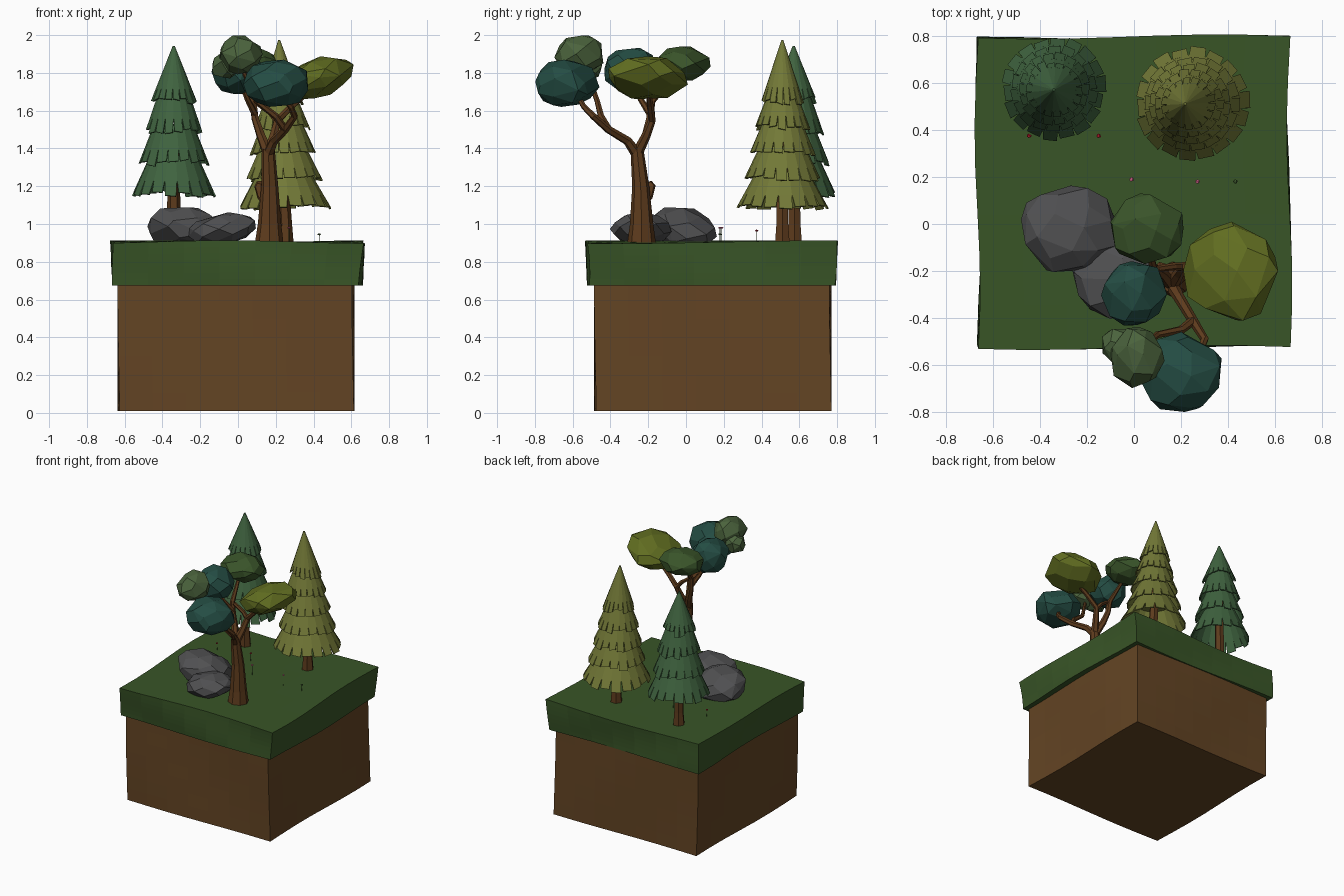
import bpy, bmesh, math, random
from mathutils import Vector, Euler

if "Cube" in bpy.data.objects:
    bpy.data.objects.remove(bpy.data.objects["Cube"])

random.seed(7)


def mat(name, r, g, b):
    m = bpy.data.materials.new(name)
    m.diffuse_color = (r, g, b, 1)
    m.use_nodes = True
    m.node_tree.nodes["Principled BSDF"].inputs["Base Color"].default_value = m.diffuse_color
    return m


GRASS = mat("grass", .04, .09, .02)
DIRT = mat("dirt", .125, .058, .017)
BARK = mat("bark", .11, .044, .012)
FIR_A = mat("fir_green", .05, .125, .05)
FIR_B = mat("fir_olive", .17, .19, .038)
OLIVE = mat("leaf_olive", .12, .155, .015)
TEAL = mat("leaf_teal", .018, .075, .058)
GREEN = mat("leaf_green", .042, .09, .023)
PALE = mat("leaf_pale", .07, .125, .046)
ROCK = mat("rock", .08, .08, .083)
RED = mat("petal_red", .4, .01, .02)
PINK = mat("petal_pink", .65, .12, .25)


def finish(bm, name, material):
    me = bpy.data.meshes.new(name)
    bmesh.ops.recalc_face_normals(bm, faces=bm.faces)
    bm.to_mesh(me)
    bm.free()
    ob = bpy.data.objects.new(name, me)
    bpy.context.collection.objects.link(ob)
    me.materials.append(material)
    return ob


def block(name, lo, hi, material, wave, phase, flare=0):
    """Box with gently uneven sides."""
    lo, hi = Vector(lo), Vector(hi)
    c, h = (lo + hi) / 2, (hi - lo) / 2
    bm = bmesh.new()
    bmesh.ops.create_cube(bm, size=2)
    bmesh.ops.subdivide_edges(bm, edges=bm.edges[:], cuts=6, use_grid_fill=True)
    for v in bm.verts:
        u = v.co.copy()
        p = Vector((c.x + u.x * h.x, c.y + u.y * h.y, c.z + u.z * h.z))
        f = 1 + flare * u.z
        p.x = c.x + (p.x - c.x) * f + wave * math.sin(u.y * 3.1 + u.z * .9 + phase) * abs(u.x)
        p.y = c.y + (p.y - c.y) * f + wave * .8 * math.sin(u.x * 2.7 + u.z * 1.2 + phase * 2) * abs(u.y)
        p.z += wave * .7 * math.sin(u.x * 2.6 + u.y * 1.7 + 3.5) * (.5 + .5 * u.z)
        v.co = p
    return finish(bm, name, material)


def tube(name, pts, material=BARK, res=1):
    """Tapered limb; pts are (x, y, z, radius)."""
    cu = bpy.data.curves.new(name, 'CURVE')
    cu.dimensions = '3D'
    cu.bevel_depth = 1
    cu.bevel_resolution = res
    cu.use_fill_caps = True
    s = cu.splines.new('POLY')
    s.points.add(len(pts) - 1)
    for p, (x, y, z, r) in zip(s.points, pts):
        p.co = (x, y, z, 1)
        p.radius = r
    s.use_smooth = False
    cu.materials.append(material)
    ob = bpy.data.objects.new(name, cu)
    bpy.context.collection.objects.link(ob)


def boulder(name, centre, size, material, n=34, rot=(0, 0, 0)):
    """Faceted convex lump from jittered points on an ellipsoid."""
    pts = []
    for i in range(n):
        z = 1 - 2 * (i + .5) / n
        a = i * 2.39996 + random.uniform(-.25, .25)
        r = math.sqrt(1 - z * z)
        pts.append(Vector((r * math.cos(a), r * math.sin(a), z)) * random.uniform(.93, 1.05))
    lo = [min(p[k] for p in pts) for k in range(3)]
    hi = [max(p[k] for p in pts) for k in range(3)]
    e = Euler([math.radians(a) for a in rot])
    bm = bmesh.new()
    for p in pts:
        q = Vector([((p[k] - lo[k]) / (hi[k] - lo[k]) * 2 - 1) * size[k] for k in range(3)])
        q.rotate(e)
        bm.verts.new(q + Vector(centre))
    bmesh.ops.convex_hull(bm, input=bm.verts[:])
    bmesh.ops.dissolve_limit(bm, angle_limit=math.radians(14), verts=bm.verts[:], edges=bm.edges[:])
    return finish(bm, name, material)


def conifer(name, base, tip, tiers, material):
    """Stacked cones with ragged skirts; tiers are (bottom z, radius), top first."""
    x, y = base
    tube(name + "_trunk", [(x, y, .88, .046), (x, y, 1.0, .036), (tip[0], tip[1], 1.5, .03)])
    low = tiers[-1][0]
    bm = bmesh.new()
    n = 18
    for t, (zb, rb) in enumerate(tiers):
        if t == 0:
            zt, rt = tip[2], .003
        else:
            zt, rt = tiers[t - 1][0] + .04, tiers[t - 1][1] * .68
        off = random.random()

        def ring(f, i, extra=0):
            a = (i + off) * math.tau / n
            r = rt + (rb - rt) * f
            z = zt + (zb - zt) * f + extra
            k = (z - low) / (tip[2] - low)
            cx, cy = x + (tip[0] - x) * k, y + (tip[1] - y) * k
            return bm.verts.new((cx + r * math.cos(a), cy + r * math.sin(a), z))
        cut = .78 if t == 0 else .66
        up = [ring(0, i) for i in range(n)]
        mid = [ring(cut, i) for i in range(n)]
        bm.faces.new(up)
        for i in range(n):
            j = (i + 1) % n
            bm.faces.new((up[i], mid[i], mid[j], up[j]))
            # individual needle flap below the solid part
            g, f = random.uniform(.02, .12), random.uniform(.92, 1.05)
            bm.faces.new((ring(cut - .02, i + .01), ring(f, i + g),
                          ring(f + random.uniform(-.05, .05), i + 1 - g), ring(cut - .02, i + .99)))
    ob = finish(bm, name + "_needles", material)
    m = ob.modifiers.new("thickness", 'SOLIDIFY')
    m.thickness = .008
    m.offset = 0


# ground
block("soil", (-.63, -.48, .01), (.61, .765, .69), DIRT, .008, .4)
block("turf", (-.66, -.52, .675), (.655, .79, .905), GRASS, .012, 2.6, .008)

# conifers
conifer("small_fir", (-.34, .575), (-.34, .57, 1.94),
        [(1.65, .118), (1.485, .15), (1.32, .182), (1.155, .216)], FIR_A)
conifer("large_fir", (.25, .51), (.218, .51, 1.97),
        [(1.65, .108), (1.51, .142), (1.37, .172), (1.235, .2), (1.085, .24)], FIR_B)

# broadleaf trunk and limbs
tube("trunk", [(.165, -.235, .88, .078), (.167, -.235, 1.0, .062), (.168, -.24, 1.2, .045),
               (.16, -.26, 1.4, .034)], res=2)
tube("trunk_stub", [(.16, -.24, 1.1, .025), (.125, -.2, 1.15, .026), (.115, -.19, 1.2, .03), (.118, -.2, 1.22, .02)])
tube("front_limb", [(.16, -.26, 1.37, .03), (.19, -.31, 1.44, .024), (.25, -.41, 1.5, .021),
                    (.30, -.49, 1.57, .018), (.28, -.54, 1.62, .015), (.2, -.6, 1.72, .012)])
tube("front_fork", [(.25, -.41, 1.5, .02), (.2, -.45, 1.57, .018), (.1, -.47, 1.65, .015), (.01, -.54, 1.85, .011)])
tube("left_limb", [(.16, -.26, 1.37, .03), (.12, -.21, 1.47, .024), (.09, -.19, 1.56, .02),
                   (.08, -.18, 1.65, .018), (.05, -.05, 1.8, .011)])
tube("left_fork", [(.09, -.19, 1.58, .018), (.05, -.24, 1.66, .015), (.01, -.28, 1.76, .011)])
tube("right_limb", [(.16, -.26, 1.37, .03), (.19, -.21, 1.47, .024), (.21, -.18, 1.55, .02),
                    (.29, -.19, 1.63, .018), (.4, -.2, 1.72, .012)])
tube("cross_limb", [(.21, -.18, 1.54, .018), (.17, -.18, 1.59, .016), (.1, -.19, 1.64, .014)])

# foliage clumps
boulder("foliage_right", (.41, -.2, 1.77), (.215, .21, .105), OLIVE, 30, (0, -17, 0))
boulder("foliage_back", (.055, -.02, 1.848), (.155, .15, .093), GREEN)
boulder("foliage_left", (0, -.295, 1.81), (.14, .137, .123), TEAL)
boulder("foliage_front", (.2, -.628, 1.745), (.172, .17, .125), TEAL)
boulder("foliage_top", (.015, -.567, 1.895), (.115, .13, .103), PALE, 28)
boulder("foliage_tuft", (-.06, -.52, 1.84), (.075, .075, .07), PALE, 22)

# rocks
boulder("large_rock", (-.275, -.02, .975), (.205, .187, .115), ROCK, 36, (-8, 6, 0))
boulder("small_rock", (-.085, -.24, .97), (.18, .163, .085), ROCK, 34, (0, -10, 0))

# flowers
for i, (x, y, z, m) in enumerate([(-.445, .375, .965, RED), (-.15, .375, .965, RED),
                                  (-.01, .19, .98, PINK), (.27, .18, .98, PINK), (.43, .18, .945, GREEN)]):
    tube(f"flower_stem_{i}", [(x, y, .88, .002), (x, y, z, .0015)], GRASS, 0)
    boulder(f"flower_head_{i}", (x, y, z), (.009, .009, .005), m, 14)
